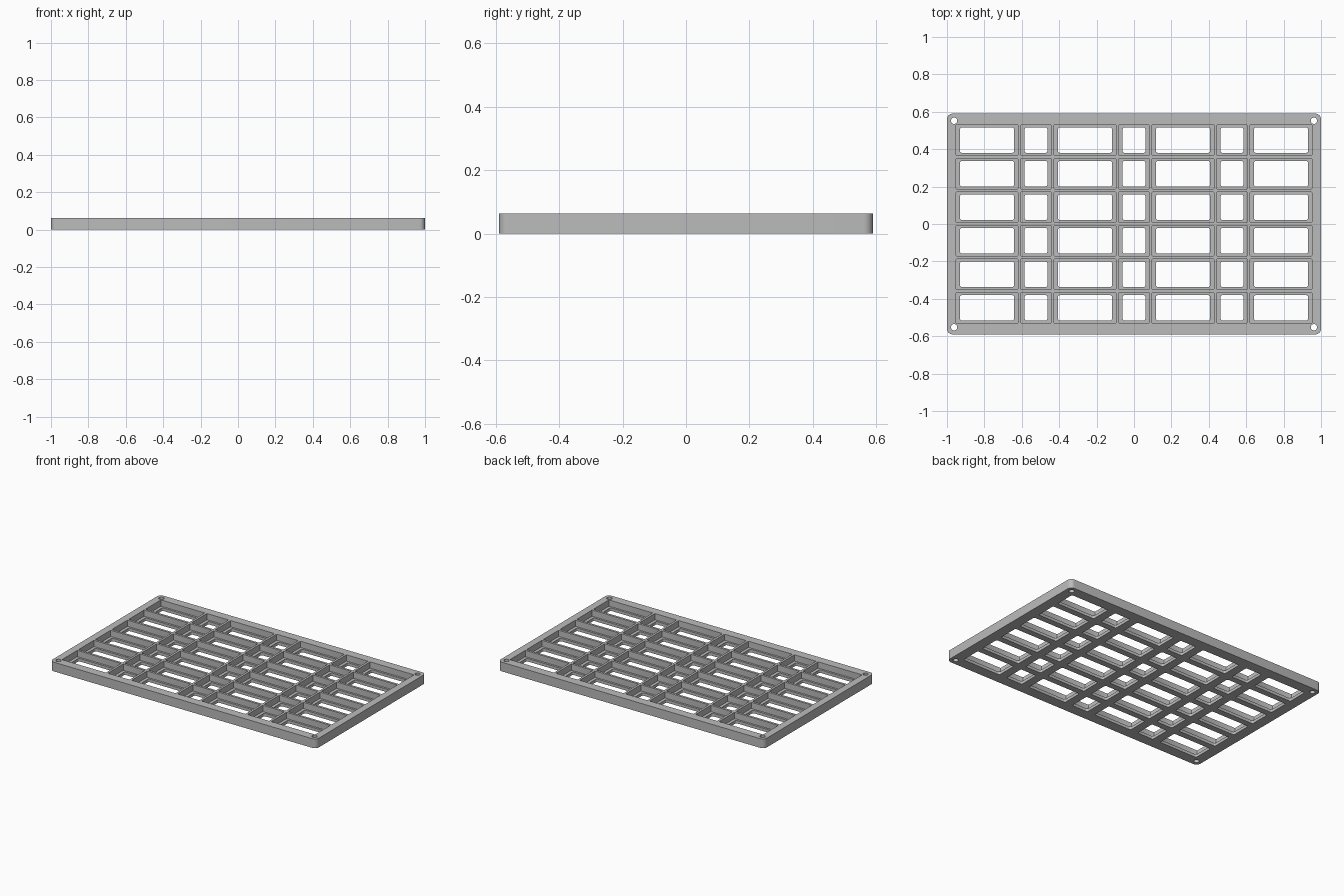
import bpy, bmesh, math

# Remove the default cube
cube = bpy.data.objects.get("Cube")
if cube:
    bpy.data.objects.remove(cube, do_unlink=True)

# Main dimensions
LENGTH, WIDTH, HEIGHT = 2.0, 1.18, 0.0625
FLOOR = 0.02
WIDE, NARROW, DEPTH, WALL = 0.33, 0.163, 0.164, 0.0155
LEDGE_X, LEDGE_Y = 0.021, 0.0135
ROWS = 6

grey = bpy.data.materials.new("light grey")
grey.use_nodes = True
colour = (0.5, 0.5, 0.5, 1)
grey.diffuse_color = colour
grey.node_tree.nodes["Principled BSDF"].inputs["Base Color"].default_value = colour


def prism(bm, cx, cy, w, d, r, z0, z1, steps=4):
    """Add an upright block with rounded corners."""
    outline = []
    for i, (sx, sy) in enumerate([(1, 1), (-1, 1), (-1, -1), (1, -1)]):
        for k in range(steps + 1):
            a = math.pi / 2 * (i + k / steps)
            outline.append((cx + sx * (w / 2 - r) + r * math.cos(a),
                            cy + sy * (d / 2 - r) + r * math.sin(a)))
    low = [bm.verts.new((x, y, z0)) for x, y in outline]
    high = [bm.verts.new((x, y, z1)) for x, y in outline]
    bm.faces.new(low[::-1])
    bm.faces.new(high)
    n = len(outline)
    for i in range(n):
        j = (i + 1) % n
        bm.faces.new((low[i], low[j], high[j], high[i]))


def finish(bm, name):
    mesh = bpy.data.meshes.new(name)
    bm.to_mesh(mesh)
    bm.free()
    obj = bpy.data.objects.new(name, mesh)
    bpy.context.collection.objects.link(obj)
    mesh.materials.append(grey)
    return obj


# Solid tray body
bm = bmesh.new()
prism(bm, 0, 0, LENGTH, WIDTH, 0.03, 0, HEIGHT, steps=8)
tray = finish(bm, "tray")

# Cutters: shallow pockets, and smaller windows through their floors
pockets, windows = bmesh.new(), bmesh.new()
pitch_x = (WIDE + NARROW) / 2 + WALL
pitch_y = DEPTH + WALL
for col in range(-3, 4):
    w = WIDE if col % 2 else NARROW
    for row in range(ROWS):
        x, y = col * pitch_x, (row - (ROWS - 1) / 2) * pitch_y
        prism(pockets, x, y, w, DEPTH, 0.004, FLOOR, HEIGHT + 0.1, steps=2)
        prism(windows, x, y, w - 2 * LEDGE_X, DEPTH - 2 * LEDGE_Y,
              0.01, -0.1, HEIGHT + 0.05)

# Screw holes in the four corners
for sx in (-1, 1):
    for sy in (-1, 1):
        bmesh.ops.create_cone(windows, cap_ends=True, segments=24,
                              radius1=0.017, radius2=0.017, depth=0.5)
        bmesh.ops.translate(windows, verts=windows.verts[-48:],
                            vec=(sx * 0.962, sy * 0.552, 0))

# Cut the openings and keep the result as plain mesh
cutters = [finish(pockets, "pocket_cutter"), finish(windows, "window_cutter")]
for cutter in cutters:
    cutter.hide_render = True
    mod = tray.modifiers.new(cutter.name, 'BOOLEAN')
    mod.operation = 'DIFFERENCE'
    mod.solver = 'EXACT'
    mod.object = cutter
graph = bpy.context.evaluated_depsgraph_get()
tray.data = bpy.data.meshes.new_from_object(tray.evaluated_get(graph))
tray.modifiers.clear()
for cutter in cutters:
    bpy.data.objects.remove(cutter, do_unlink=True)

# Smooth the rounded corners, keep the edges crisp
bpy.ops.object.select_all(action='DESELECT')
tray.select_set(True)
bpy.context.view_layer.objects.active = tray
bpy.ops.object.shade_smooth_by_angle(angle=math.radians(30))
